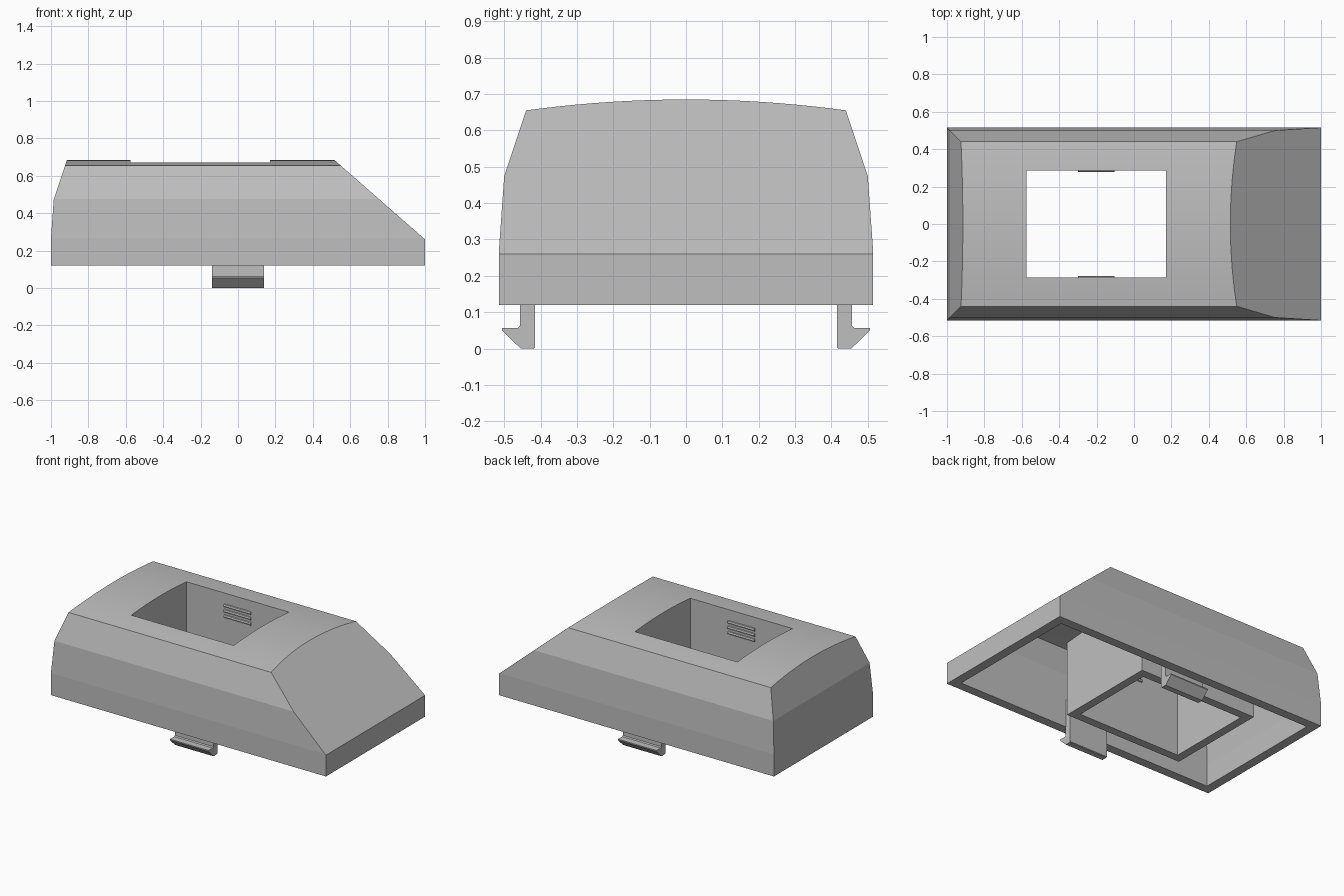
import bpy, bmesh
from math import radians
from mathutils import Vector

cube = bpy.data.objects.get("Cube")
if cube:
    bpy.data.objects.remove(cube, do_unlink=True)

grey = bpy.data.materials.new("plain grey")
grey.use_nodes = True
COLOUR = (0.52, 0.52, 0.52, 1)
grey.diffuse_color = COLOUR
grey.node_tree.nodes["Principled BSDF"].inputs["Base Color"].default_value = COLOUR

BASE, WALL = 0.12, 0.06


def to_object(name, bm):
    bmesh.ops.recalc_face_normals(bm, faces=bm.faces)
    mesh = bpy.data.meshes.new(name)
    bm.to_mesh(mesh)
    bm.free()
    mesh.materials.append(grey)
    obj = bpy.data.objects.new(name, mesh)
    bpy.context.collection.objects.link(obj)
    return obj


def box(name, x0, x1, y0, y1, z0, z1):
    bm = bmesh.new()
    bmesh.ops.create_cube(bm, size=1)
    for v in bm.verts:
        v.co = Vector((x0 + (v.co.x + .5) * (x1 - x0),
                       y0 + (v.co.y + .5) * (y1 - y0),
                       z0 + (v.co.z + .5) * (z1 - z0)))
    return to_object(name, bm)


def prism(name, profile, x0, x1):
    """Extrude a (y, z) outline along x."""
    bm = bmesh.new()
    face = bm.faces.new([bm.verts.new((x0, y, z)) for y, z in profile])
    out = bmesh.ops.extrude_face_region(bm, geom=[face])
    moved = [g for g in out["geom"] if isinstance(g, bmesh.types.BMVert)]
    bmesh.ops.translate(bm, verts=moved, vec=(x1 - x0, 0, 0))
    return to_object(name, bm)


def boolean(target, tool, operation):
    """Apply a boolean and discard the tool."""
    mod = target.modifiers.new("cut", 'BOOLEAN')
    mod.object, mod.operation, mod.solver = tool, operation, 'EXACT'
    deps = bpy.context.evaluated_depsgraph_get()
    mesh = bpy.data.meshes.new_from_object(target.evaluated_get(deps))
    target.modifiers.clear()
    target.data = mesh
    bpy.data.objects.remove(tool, do_unlink=True)


# Housing outlines: half cross-section with a crowned roof, and side outline
ROOF, CROWN, SIDE, STEPS = 0.685, 0.03, 0.44, 10
arc = [(SIDE * (1 - i / STEPS), ROOF - CROWN * (1 - i / STEPS) ** 2)
       for i in range(STEPS + 1)]
half_section = [(.515, BASE), (.515, .265), (.5, .475)] + arc
rear_outline = [(-1, BASE), (-1, .265), (-.985, .475), (-.915, ROOF)]
nose_outline = [(1, BASE), (1, .26), (.515, ROOF)]


def housing(name, inset, bottom):
    """Convex body trimmed by every outline segment, moved in by inset."""
    planes = [(Vector((0, 0, bottom)), Vector((0, 0, -1)))]
    for (y0, z0), (y1, z1) in zip(half_section, half_section[1:]):
        for s in (1, -1):
            planes.append((Vector((0, s * y0, z0)),
                           Vector((0, s * (z1 - z0), y0 - y1))))
    for outline, s in ((rear_outline, -1), (nose_outline, 1)):
        for (x0, z0), (x1, z1) in zip(outline, outline[1:]):
            planes.append((Vector((x0, 0, z0)),
                           Vector((s * (z1 - z0), 0, s * (x0 - x1)))))
    bm = bmesh.new()
    bmesh.ops.create_cube(bm, size=4)
    for i, (point, normal) in enumerate(planes):
        normal.normalize()
        if i:
            point = point - normal * inset
        cut = bmesh.ops.bisect_plane(
            bm, geom=bm.verts[:] + bm.edges[:] + bm.faces[:], dist=1e-6,
            plane_co=point, plane_no=normal, clear_outer=True)
        rim = [e for e in bm.edges if e.is_boundary]
        if rim:
            bmesh.ops.holes_fill(bm, edges=rim, sides=0)
    return to_object(name, bm)


# Hollow housing with a rectangular well through it
X0, X1, Y = -.575, .17, .287
T = .055
body = housing("housing", 0, BASE)
cavity = housing("cavity", WALL, -.2)
boolean(cavity, box("well_outer", X0 - T, X1 + T, -Y - T, Y + T, -.5, 1), 'DIFFERENCE')
boolean(body, cavity, 'DIFFERENCE')
boolean(body, box("well_opening", X0, X1, -Y, Y, -.5, 1), 'DIFFERENCE')

# Snap clips with outward hooks, and grip ribs inside the well
hook = [(.415, .004), (.419, 0), (.455, 0), (.506, .05), (.506, .057),
        (.462, .057), (.456, .063), (.456, .3), (.415, .3)]
parts = [body]
for side, s in (("back", 1), ("front", -1)):
    parts.append(prism(side + "_clip", [(s * y, z) for y, z in hook], -.14, .14))
    for i in range(3):
        z = .52 + i * .035
        rib = [(s * (Y + .005), z - .013), (s * (Y - .006), z - .009),
               (s * (Y - .01), z), (s * (Y - .006), z + .009),
               (s * (Y + .005), z + .013)]
        parts.append(prism(f"{side}_rib_{i + 1}", rib, -.3, -.105))

bpy.ops.object.select_all(action='DESELECT')
for obj in parts:
    obj.select_set(True)
bpy.context.view_layer.objects.active = body
bpy.ops.object.shade_smooth_by_angle(angle=radians(2.5))
